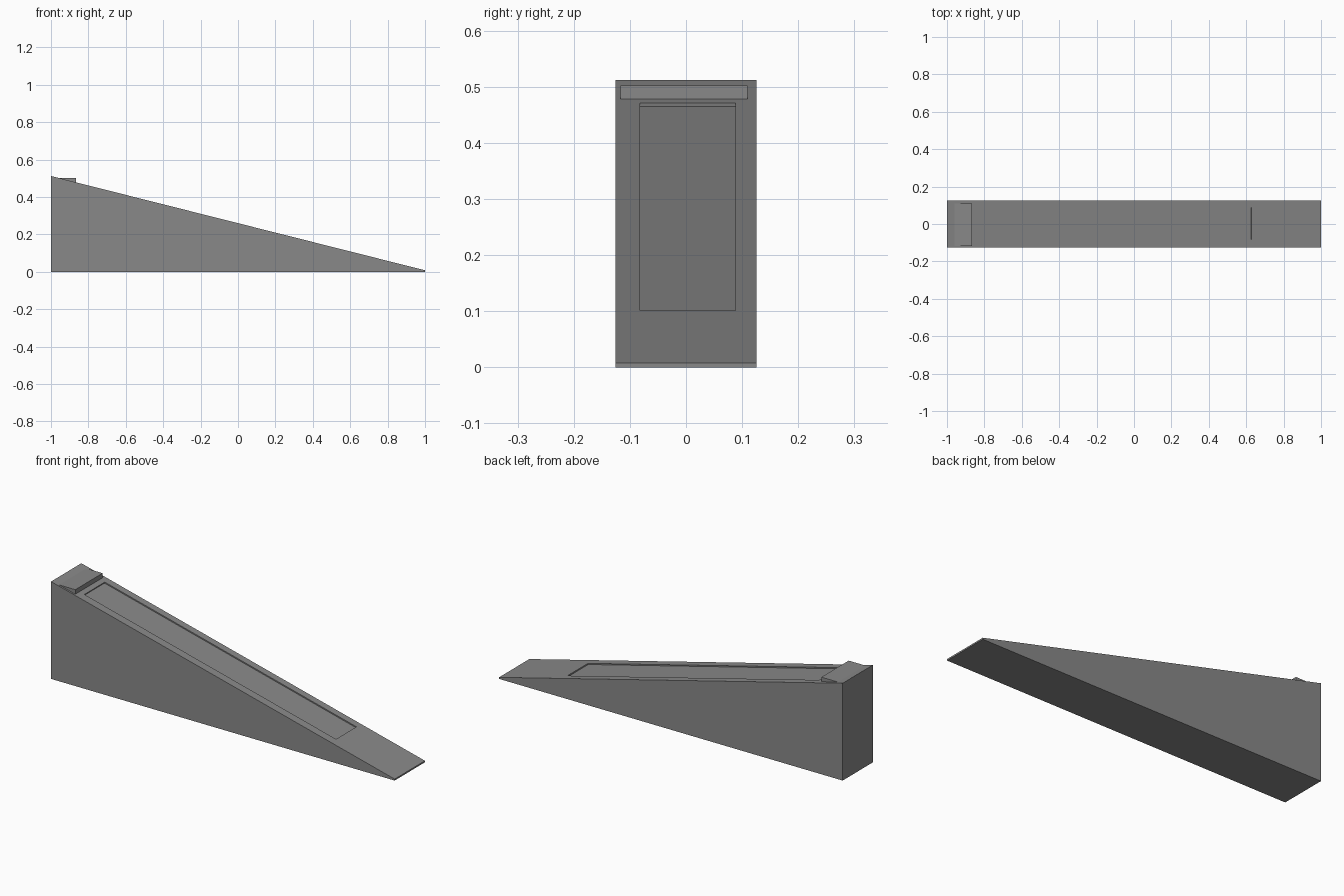
import bpy
import bmesh
import math
from mathutils import Vector

default_cube = bpy.data.objects.get("Cube")
if default_cube:
    bpy.data.objects.remove(default_cube, do_unlink=True)

HIGH, LOW = 0.512, 0.008          # wedge heights at the two ends
HALF_WIDTH = 0.126
ANGLE = math.atan2(HIGH - LOW, 2.0)

grey = bpy.data.materials.new("plain grey")
grey.use_nodes = True
colour = (0.25, 0.25, 0.25, 1)
grey.diffuse_color = colour
grey.node_tree.nodes["Principled BSDF"].inputs["Base Color"].default_value = colour


def slope_z(x):
    return LOW + (1 - x) / 2 * (HIGH - LOW)


def prism(name, profile, y0, y1):
    """Extrude an x-z profile from y0 to y1."""
    bm = bmesh.new()
    face = bm.faces.new([bm.verts.new((x, y0, z)) for x, z in profile])
    result = bmesh.ops.extrude_face_region(bm, geom=[face])
    verts = [v for v in result["geom"] if isinstance(v, bmesh.types.BMVert)]
    bmesh.ops.translate(bm, verts=verts, vec=(0, y1 - y0, 0))
    bmesh.ops.recalc_face_normals(bm, faces=bm.faces)
    mesh = bpy.data.meshes.new(name)
    bm.to_mesh(mesh)
    bm.free()
    mesh.materials.append(grey)
    obj = bpy.data.objects.new(name, mesh)
    bpy.context.collection.objects.link(obj)
    return obj


# Main wedge with a blunt thin end
wedge = prism("wedge_body", [(-1, 0), (1, 0), (1, LOW), (-1, HIGH)],
              -HALF_WIDTH, HALF_WIDTH)

# Shallow rectangular recess cut square to the slope
normal = Vector((math.sin(ANGLE), math.cos(ANGLE)))
ends = [Vector((x, slope_z(x))) for x in (-0.837, 0.628)]
deep, proud = normal * -0.006, normal * 0.03
cutter = prism("recess_cutter",
               [ends[0] + deep, ends[1] + deep, ends[1] + proud, ends[0] + proud],
               -0.082, 0.088)
cutter.hide_render = True
cut = wedge.modifiers.new("recess", "BOOLEAN")
cut.operation = "DIFFERENCE"
cut.solver = "EXACT"
cut.object = cutter
bpy.context.view_layer.objects.active = wedge
bpy.ops.object.modifier_apply(modifier=cut.name)
bpy.data.objects.remove(cutter, do_unlink=True)

# Level stop block sunk into the high end of the slope
TOP, FRONT = 0.502, -0.865
prism("stop_block",
      [(-0.97, 0.46), (FRONT, 0.46), (FRONT, TOP), (-0.97, TOP)],
      -0.117, 0.11)
